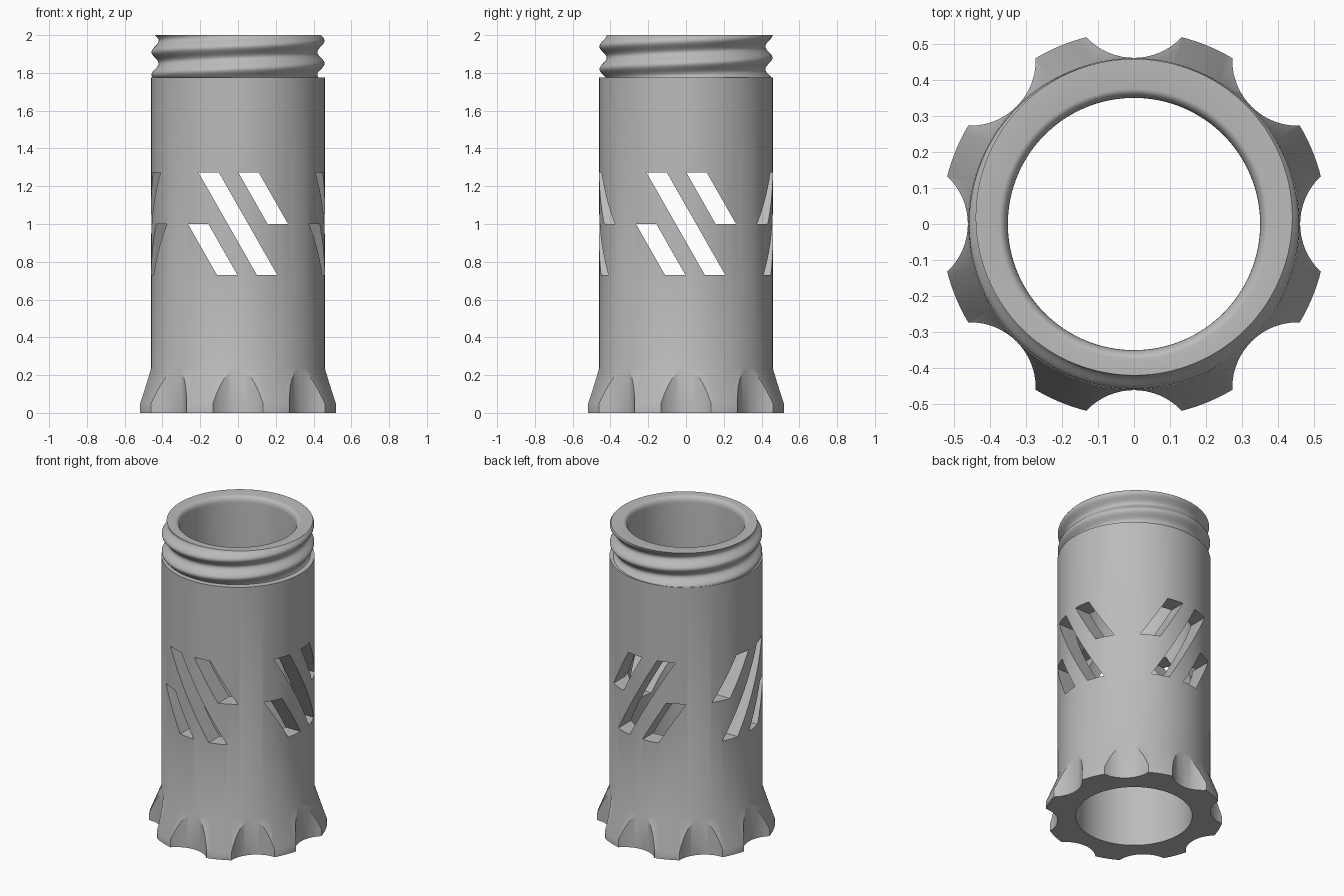
import bpy, bmesh
from math import cos, sin, pi, tau, radians
from mathutils import Matrix

cube = bpy.data.objects.get("Cube")
if cube:
    bpy.data.objects.remove(cube, do_unlink=True)

SEGMENTS = 128
BODY, BORE, ROOT = 0.46, 0.35, 0.42
SHOULDER, TOP, PITCH = 1.775, 2.0, 0.12

grey = bpy.data.materials.new("plain grey")
grey.use_nodes = True
colour = (0.5, 0.5, 0.5, 1)
grey.diffuse_color = colour
grey.node_tree.nodes["Principled BSDF"].inputs["Base Color"].default_value = colour


def finish(bm, name):
    bmesh.ops.recalc_face_normals(bm, faces=bm.faces)
    mesh = bpy.data.meshes.new(name)
    bm.to_mesh(mesh)
    bm.free()
    mesh.materials.append(grey)
    obj = bpy.data.objects.new(name, mesh)
    bpy.context.collection.objects.link(obj)
    return obj


def prism(bm, outline, sweep):
    """Closed solid from an outline swept along a vector."""
    face = bm.faces.new([bm.verts.new(p) for p in outline])
    new = bmesh.ops.extrude_face_region(bm, geom=[face])["geom"]
    verts = [v for v in new if isinstance(v, bmesh.types.BMVert)]
    bmesh.ops.translate(bm, verts=verts, vec=sweep)


def thread_radius(angle, z):
    """Rounded right-hand helical ridge."""
    phase = (z - TOP) / PITCH - (angle - pi / 2) / tau
    return ROOT + (BODY - 0.002 - ROOT) * (0.5 + 0.5 * cos(tau * phase))


# Tube: outer wall with flared foot, threaded neck, rounded rim and bore
rows = [(0.535, 0), (0.535, 0.05), (BODY, 0.235), (BODY, SHOULDER)]
steps = 30
rows += [(None, SHOULDER + (TOP - SHOULDER) * i / steps) for i in range(steps + 1)]
rows += [(BORE + 0.025 * (1 - sin(a)), TOP - 0.04 * (1 - cos(a)))
         for a in (pi / 2 * i / 6 for i in range(7))]
rows.append((BORE, 0))

bm = bmesh.new()
rings = []
for radius, z in rows:
    ring = []
    for i in range(SEGMENTS):
        a = tau * i / SEGMENTS
        r = thread_radius(a, z) if radius is None else radius
        ring.append(bm.verts.new((r * cos(a), r * sin(a), z)))
    rings.append(ring)
for lower, upper in zip(rings, rings[1:] + rings[:1]):
    for i in range(SEGMENTS):
        j = (i + 1) % SEGMENTS
        bm.faces.new((lower[i], lower[j], upper[j], upper[i]))
tube = finish(bm, "threaded_tube")

# Cutter for the eight finger flutes round the foot
bm = bmesh.new()
for k in range(8):
    place = Matrix.Rotation(tau * k / 8, 4, 'Z') @ Matrix.Translation((0.643, 0, 0.1))
    bmesh.ops.create_cone(bm, cap_ends=True, segments=64, radius1=0.182,
                          radius2=0.182, depth=0.6, matrix=place)
cutters = [finish(bm, "flute_cutter")]

# Cutters for the slanted slots: one long and two short, straight through
SLANT, HALF = 0.57, 0.054
slots = [(0, 0.73, 1.273), (0.211, 1.0, 1.273), (-0.211, 0.73, 1.0)]
for name, turn in (("front_slot_cutter", 0), ("side_slot_cutter", 90)):
    bm = bmesh.new()
    for centre, low, high in slots:
        xl, xh = (centre - SLANT * (z - 1) for z in (low, high))
        prism(bm, [(xl - HALF, -0.7, low), (xl + HALF, -0.7, low),
                   (xh + HALF, -0.7, high), (xh - HALF, -0.7, high)], (0, 1.4, 0))
    bm.transform(Matrix.Rotation(radians(turn), 4, 'Z'))
    cutters.append(finish(bm, name))

# Cut everything out of the tube, then drop the cutters
bpy.ops.object.select_all(action='DESELECT')
bpy.context.view_layer.objects.active = tube
tube.select_set(True)
for cutter in cutters:
    cutter.hide_render = True
    cut = tube.modifiers.new(cutter.name, 'BOOLEAN')
    cut.operation, cut.solver, cut.object = 'DIFFERENCE', 'EXACT', cutter
    bpy.ops.object.modifier_apply(modifier=cut.name)
    bpy.data.objects.remove(cutter, do_unlink=True)

bpy.ops.object.shade_smooth_by_angle(angle=radians(30))
